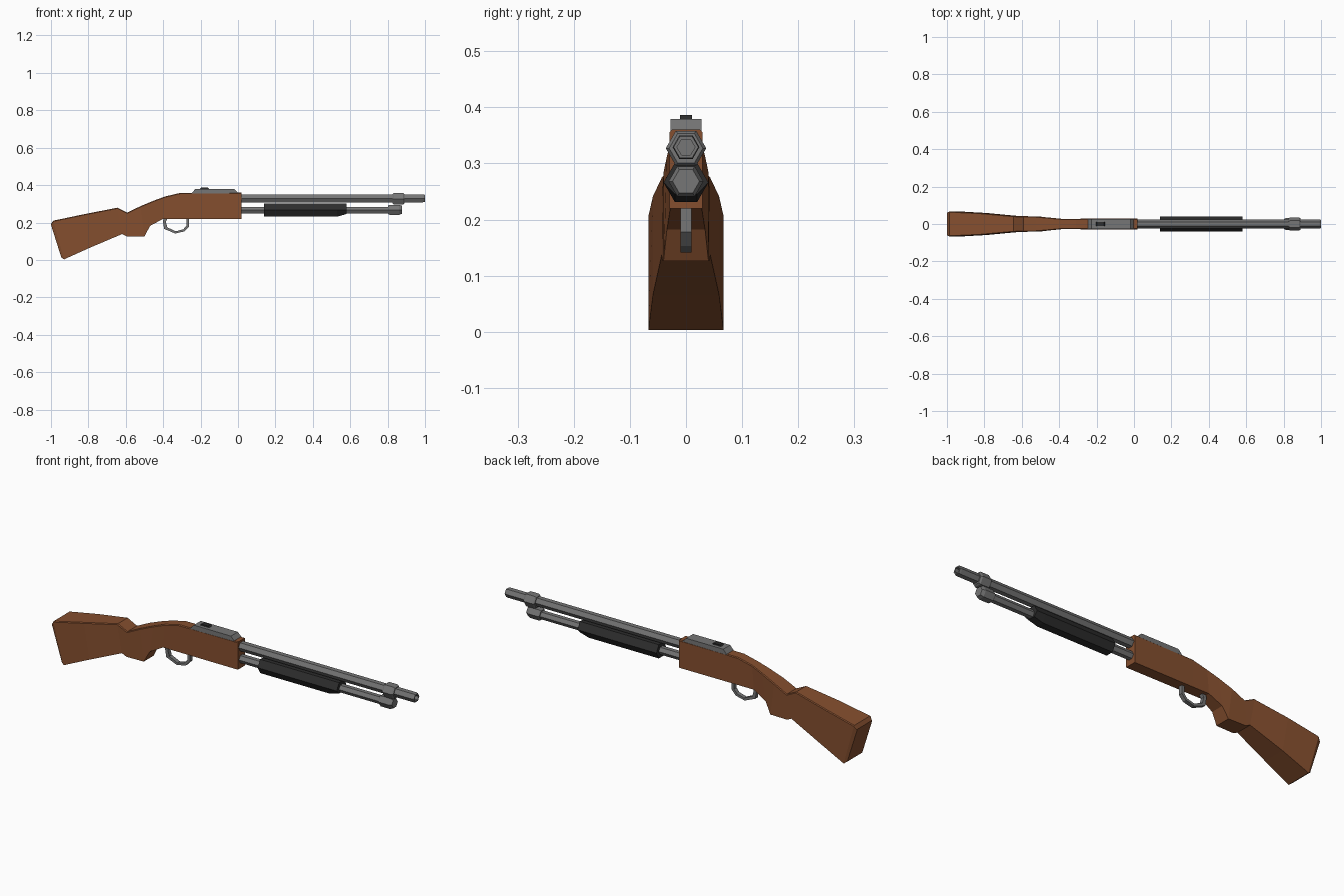
import bpy, bmesh, math

if "Cube" in bpy.data.objects:
    bpy.data.objects.remove(bpy.data.objects["Cube"])


def material(name, rgb):
    m = bpy.data.materials.new(name)
    m.diffuse_color = (*rgb, 1)
    m.use_nodes = True
    m.node_tree.nodes["Principled BSDF"].inputs["Base Color"].default_value = m.diffuse_color
    return m


WOOD = material("brown_wood", (0.235, 0.078, 0.028))
STEEL = material("grey_steel", (0.18, 0.18, 0.18))
BLACK = material("black_polymer", (0.026, 0.026, 0.026))


def loft(name, rings, mat, closed=False):
    """Skin a list of equal-length point rings; cap the ends or close the loop."""
    bm = bmesh.new()
    vr = [[bm.verts.new(p) for p in ring] for ring in rings]
    n = len(vr[0])
    pairs = list(zip(vr, vr[1:])) + ([(vr[-1], vr[0])] if closed else [])
    for a, b in pairs:
        for i in range(n):
            j = (i + 1) % n
            bm.faces.new((a[i], a[j], b[j], b[i]))
    if not closed:
        bm.faces.new(vr[0][::-1])
        bm.faces.new(vr[-1])
    bmesh.ops.recalc_face_normals(bm, faces=bm.faces)
    me = bpy.data.meshes.new(name)
    bm.to_mesh(me)
    bm.free()
    me.materials.append(mat)
    ob = bpy.data.objects.new(name, me)
    bpy.context.collection.objects.link(ob)
    return ob


def hex_rod(name, z, stations, mat):
    """Six-sided rod along x through (x, radius) stations."""
    angles = [math.radians(60 * i) for i in range(6)]
    return loft(name, [[(x, r * math.cos(a), z + r * math.sin(a)) for a in angles]
                       for x, r in stations], mat)


# Stock and receiver: stations of (top x, top z, bottom x, bottom z, half width)
stations = [
    (-1.0, 0.192, -0.945, 0.014, 0.060),
    (-0.987, 0.21, -0.93, 0.003, 0.067),
    (-0.82, 0.245, -0.79, 0.066, 0.059),
    (-0.645, 0.279, -0.62, 0.138, 0.043),
    (-0.592, 0.253, -0.595, 0.126, 0.042),
    (-0.52, 0.288, -0.50, 0.126, 0.040),
    (-0.45, 0.317, -0.47, 0.182, 0.034),
    (-0.39, 0.339, -0.40, 0.22, 0.028),
    (-0.31, 0.358, -0.31, 0.22, 0.028),
    (0.02, 0.36, 0.02, 0.22, 0.029),
]
c = 0.004
rings = []
for xt, zt, xb, zb, w in stations:
    right = [(xb, -w, zb), (xt, -w, zt - c), (xt, -w + c, zt)]
    rings.append(right + [(x, -y, z) for x, y, z in reversed(right)])
loft("stock_and_receiver", rings, WOOD)

# Barrel with recessed bore, and its collar
hex_rod("barrel", 0.329, [(0.0, 0.024), (0.99, 0.024), (1.0, 0.022),
                          (1.0, 0.016), (0.95, 0.016)], STEEL)
hex_rod("barrel_collar", 0.327, [(0.827, 0.030), (0.835, 0.036), (0.882, 0.036),
                                 (0.89, 0.030)], STEEL)

# Magazine tube with end cap
hex_rod("magazine_tube", 0.266, [(0.0, 0.021), (0.82, 0.021)], STEEL)
hex_rod("magazine_cap", 0.268, [(0.803, 0.026), (0.81, 0.031), (0.862, 0.031),
                                (0.878, 0.024)], STEEL)

# Pump foregrip: hexagonal sleeve whose underside rises at the front
grip = hex_rod("pump_foregrip", 0.266, [(0.138, 0.04), (0.53, 0.04), (0.58, 0.04)], BLACK)
for v in grip.data.vertices:
    if v.co.x > 0.57 and v.co.z < 0.25:
        v.co.z += 0.014


def slab(name, profile, w, mat):
    """Extrude an (x, z) profile across y."""
    return loft(name, [[(x, y, z) for x, z in profile] for y in (-w, w)], mat)


# Top plate and safety button
slab("top_plate", [(-0.25, 0.355), (-0.228, 0.379), (-0.02, 0.379), (0.003, 0.355)], 0.028, STEEL)
slab("safety_button", [(-0.205, 0.377), (-0.198, 0.386), (-0.16, 0.386), (-0.152, 0.377)],
     0.011, BLACK)

# Trigger guard: flat strip bent along a path from (outer, inner) points
outer = [(-0.385, 0.24), (-0.402, 0.21), (-0.395, 0.166), (-0.335, 0.141),
         (-0.285, 0.153), (-0.262, 0.178), (-0.262, 0.225)]
inner = [(-0.365, 0.24), (-0.386, 0.205), (-0.378, 0.174), (-0.332, 0.153),
         (-0.292, 0.164), (-0.276, 0.183), (-0.276, 0.225)]
loft("trigger_guard", [[(o[0], -0.01, o[1]), (o[0], 0.01, o[1]),
                        (i[0], 0.01, i[1]), (i[0], -0.01, i[1])]
                       for o, i in zip(outer, inner)], STEEL)
